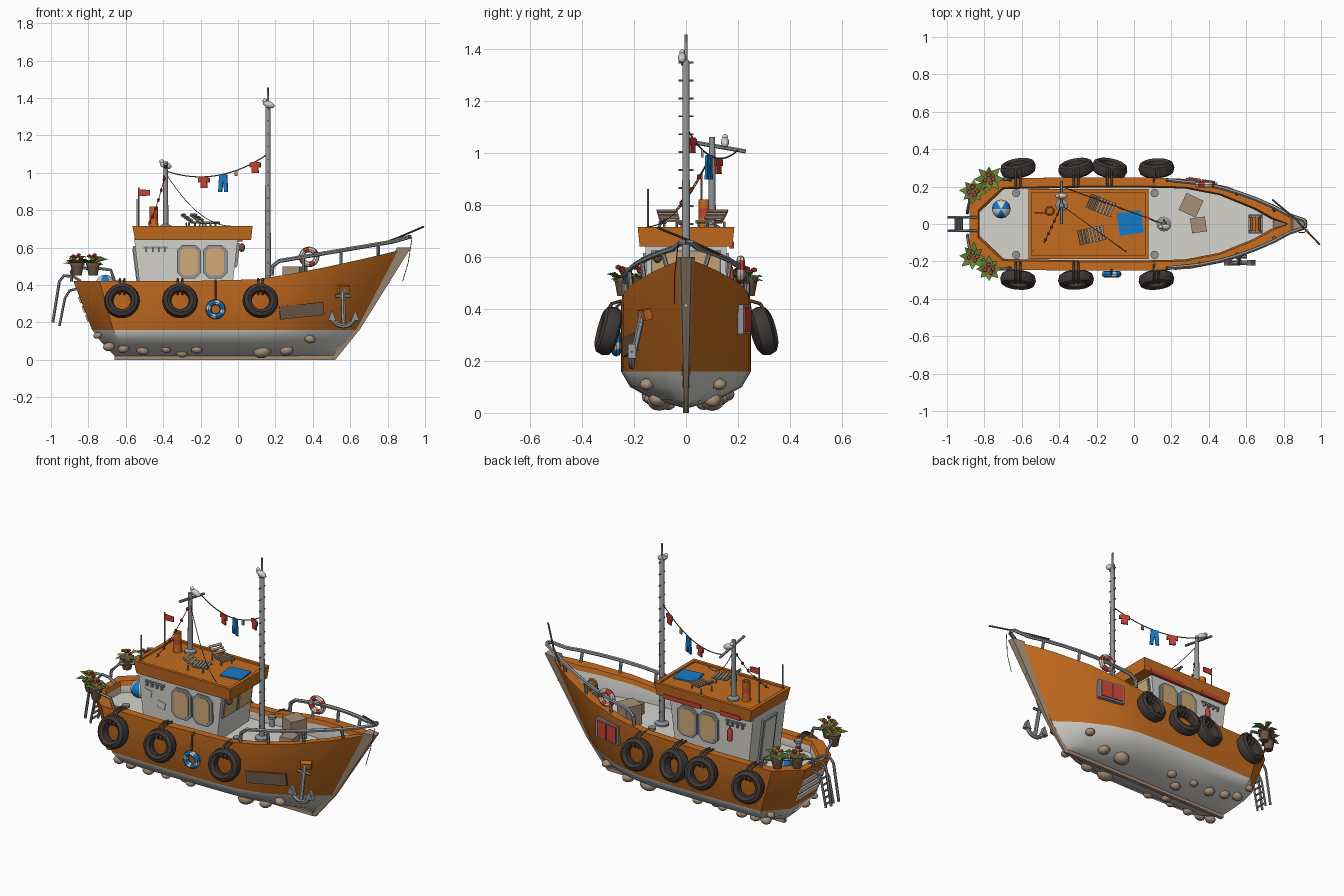
import bpy, bmesh, random
from math import sin, cos, pi, radians
from mathutils import Vector, Matrix, Euler

random.seed(4)
if "Cube" in bpy.data.objects:
    bpy.data.objects.remove(bpy.data.objects["Cube"])


def material(name, *rgb):
    m = bpy.data.materials.new(name)
    m.use_nodes = True
    m.diffuse_color = (*rgb, 1)
    m.node_tree.nodes["Principled BSDF"].inputs["Base Color"].default_value = (*rgb, 1)
    return m


ORANGE = material("orange paint", .56, .15, .014)
PALE = material("pale paint", .66, .65, .61)
RUBBER = material("black rubber", .05, .041, .038)
METAL = material("grey metal", .28, .29, .3)
RED = material("red", .57, .055, .035)
BLUE = material("blue", .008, .2, .6)
GLASS = material("amber glass", .64, .4, .19)
STONE = material("tan", .38, .28, .19)
BROWN = material("brown wood", .15, .09, .055)
GREEN = material("leaf green", .14, .25, .035)


# Shared builders
def finish(bm, name, mats, place=Matrix()):
    bmesh.ops.recalc_face_normals(bm, faces=bm.faces)
    mesh = bpy.data.meshes.new(name)
    bm.to_mesh(mesh)
    bm.free()
    mesh.transform(place)
    for m in (mats if isinstance(mats, list) else [mats]):
        mesh.materials.append(m)
    mesh.shade_smooth()
    mesh.set_sharp_from_angle(angle=radians(35))
    obj = bpy.data.objects.new(name, mesh)
    bpy.context.collection.objects.link(obj)


def at(loc, rot=(0, 0, 0)):
    return Matrix.Translation(loc) @ Euler([radians(a) for a in rot]).to_matrix().to_4x4()


def loft(name, sections, mats, place=Matrix(), closed=False, rule=None):
    bm = bmesh.new()
    rows = [[bm.verts.new(p) for p in s] for s in sections]
    n = len(rows[0])
    pairs = list(zip(rows, rows[1:] + rows[:1]))
    for i, (a, b) in enumerate(pairs if closed else pairs[:-1]):
        for j in range(n):
            k = (j + 1) % n
            face = bm.faces.new((a[j], a[k], b[k], b[j]))
            face.material_index = rule(i, j) if rule else 0
    if not closed:
        bm.faces.new(rows[0])
        bm.faces.new(rows[-1])
    finish(bm, name, mats, place)


def rect(z, x0, x1, half_y):
    return [(x0, -half_y, z), (x1, -half_y, z), (x1, half_y, z), (x0, half_y, z)]


def box(name, loc, size, mat, rot=(0, 0, 0)):
    x, y, z = (s / 2 for s in size)
    loft(name, [rect(-z, -x, x, y), rect(z, -x, x, y)], mat, at(loc, rot))


def turned(name, loc, profile, mats, sides=12, rule=None):
    turns = [2 * pi * j / sides for j in range(sides)]
    loft(name, [[(r * cos(a), r * sin(a), z) for a in turns] for r, z in profile], mats, at(loc), rule=rule)


def tube(name, points, radius, mat, sides=6):
    pts = [Vector(p) for p in points]
    sections = []
    for i, p in enumerate(pts):
        way = (pts[min(i + 1, len(pts) - 1)] - pts[max(i - 1, 0)]).normalized()
        u = way.cross(Vector((.31, .87, .23))).normalized()
        v = way.cross(u)
        sections.append([p + radius * (u * cos(2 * pi * j / sides) + v * sin(2 * pi * j / sides)) for j in range(sides)])
    loft(name, sections, mat)


def ring(name, loc, major, minor, depth, rot, mats, rule=None):
    sections = []
    for a in [2 * pi * i / 24 for i in range(24)]:
        around = [2 * pi * j / 8 for j in range(8)]
        sections.append([((major + minor * cos(b)) * cos(a), (major + minor * cos(b)) * sin(a), depth * sin(b)) for b in around])
    loft(name, sections, mats, at(loc, rot), True, rule)


def ball(name, loc, size, mat, detail=2, rot=(0, 0, 0)):
    bm = bmesh.new()
    bmesh.ops.create_icosphere(bm, subdivisions=detail, radius=1)
    finish(bm, name, mat, at(loc, rot) @ Matrix.Diagonal((*size, 1)))


def plate(name, outline, loc, mat, depth=.008, yaw=0):
    loft(name, [[(x, d, z) for x, z in outline] for d in (-depth / 2, depth / 2)], mat, at(loc, (0, 0, yaw)))


def octagon(w, h, cut):
    quarter = [(w, h - cut), (w - cut, h)]
    top = quarter + [(-x, z) for x, z in reversed(quarter)]
    return top + [(-x, -z) for x, z in top]


def sag(a, b, drop, steps=12):
    a, b = Vector(a), Vector(b)
    return [a.lerp(b, t / steps) - Vector((0, 0, 4 * drop * t / steps * (1 - t / steps))) for t in range(steps + 1)]


# Hull
OUTLINE = [(-.88, .12), (-.74, .243), (-.3, .25), (.1, .248), (.3, .24), (.5, .2), (.7, .12), (.8, .065), (.88, .015)]


def half(x):
    x = min(max(x, -.88), .88)
    for (xa, ya), (xb, yb) in zip(OUTLINE, OUTLINE[1:]):
        if x <= xb:
            return ya + (yb - ya) * (x - xa) / (xb - xa)


def sheer(x):
    return .42 + .17 * (max(x, 0) / .88) ** 1.3


def deck(x):
    return .355 + .35 * (sheer(x) - .42)


def hull_y(x, z):
    f = max(0, (z - .16) / (sheer(x) - .16))
    stern, bow = -.78 - .1 * f, .63 + .25 * f
    return half(-.88 + 1.76 * (x - stern) / (bow - stern))


def hull_ring(stern, bow, height, wide, inset=0):
    side = []
    for x, y in OUTLINE:
        px = stern + (bow - stern) * (x + .88) / 1.76
        side.append((px, max(y * wide - inset * (1 - .35 * max(x, 0)), .003), height(px)))
    return [(x, -y, z) for x, y, z in side] + [(x, y, z) for x, y, z in reversed(side)]


LEVELS = [(.02, .05, -.66, .52), (.05, .5, -.69, .54), (.1, .86, -.735, .58), (.16, 1, -.78, .63)]
rings = [hull_ring(s, b, lambda x, z=z: z, w) for z, w, s, b in LEVELS]
rings += [hull_ring(-.88, .88, sheer, 1), hull_ring(-.835, .82, sheer, 1, .047),
          hull_ring(-.825, .81, lambda x: sheer(x) - .025, 1, .056), hull_ring(-.825, .81, deck, 1, .056)]
loft("hull", rings, [PALE, ORANGE], rule=lambda i, j: int(i in (3, 4, 5)))
loft("stem", [[(x, -w, z), (x + t, -w * .6, z), (x + t, w * .6, z), (x, w, z)]
              for x, z, w, t in [(.49, 0, .01, .03), (.61, .16, .017, .04), (.85, .6, .034, .075)]], STONE)
box("keel", (-.08, 0, .011), (1.16, .022, .022), STONE)
for z in (.22, .27, .32):
    box("transom_plank", (-.807 - .385 * (z - .22), 0, z), (.009, .2, .036), PALE, (0, -21, 0))

# Barnacle lumps on the bottom
for x, z, r in [(-.75, .13, .022), (-.69, .07, .03), (-.61, .06, .03), (-.51, .05, .032), (-.385, .055, .024), (-.22, .055, .028),
                (.13, .045, .046), (.26, .05, .034), (.385, .11, .028), (-.3, .035, .03)]:
    wide = next(a[1] + (b[1] - a[1]) * (z - a[0]) / (b[0] - a[0]) for a, b in zip(LEVELS, LEVELS[1:]) if z <= b[0])
    for s in (-1, 1):
        px = x + (.05 if s > 0 else 0)
        ball("barnacle", (px, s * hull_y(px, z) * wide, z), (r * 1.1, r, r * .8), STONE, 2, (0, random.uniform(-20, 20), 0))

# Cabin and roof
loft("cabin", [rect(.35, -.52, -.035, .15), rect(.65, -.555, 0, .156)], PALE)
loft("roof", [rect(.64, -.55, .07, .178), rect(.715, -.565, .078, .186), rect(.715, -.545, .058, .168),
              rect(.705, -.545, .058, .168)], ORANGE)
for s in (-1, 1):
    for x in (-.262, -.122):
        plate("window_frame", octagon(.065, .09, .03), (x, s * .154, .525), METAL, .024)
        plate("window_pane", octagon(.048, .075, .022), (x, s * .154, .525), GLASS, .03)
    box("front_frame", (-.01, s * .07, .56), (.02, .13, .13), METAL, (0, 7, 0))
    box("front_pane", (-.007, s * .07, .56), (.02, .115, .115), GLASS, (0, 7, 0))
    box("hook_rail", (-.44, s * .156, .6), (.13, .012, .012), METAL)
    for i in range(4):
        box("hook", (-.49 + i * .033, s * .163, .588), (.008, .016, .024), METAL)
box("door_frame", (-.536, 0, .48), (.022, .13, .26), METAL, (0, -7, 0))
box("door", (-.54, 0, .48), (.022, .105, .235), PALE, (0, -7, 0))
box("door_pane", (-.547, 0, .53), (.02, .06, .08), GLASS, (0, -7, 0))
for x, z in [(-.4, .48), (-.49, .53)]:
    box("wall_patch", (x, -.154, z), (.05, .009, .04), PALE, (0, 12, 0))
turned("extinguisher", (-.41, .17, .49), [(.014, 0), (.014, .06), (.005, .075), (.005, .09)], RED)
ball("cabin_lamp", (.02, -.11, .6), (.018, .018, .024), BROWN)
for x, w in [(-.1, .25), (-.42, .13)]:
    box("awning_roll", (x, .176, .645), (w, .016, .026), RED)

# Tyres, straps and life rings
for s, places in [(-1, (-.62, -.31, .12)), (1, (-.62, -.31, -.13, .12))]:
    for x in places:
        ring("tyre", (x, s * .298, .315), .071, .025, .036, (-75 * s, 0, random.uniform(-14, 14)), RUBBER)
        for d in (-.012, .012):
            tube("tyre_strap", [(x + d, s * .2, .425), (x + d, s * .25, .43), (x + d, s * .285, .42),
                                (x + d, s * .315, .37), (x + d, s * .29, .35)], .007, BROWN)
ring("blue_life_ring", (-.12, -.268, .27), .038, .015, .018, (90, 0, 0), [BLUE, PALE], lambda i, j: int(i % 6 > 3))
tube("blue_ring_rope", [(-.12, -.24, .425), (-.12, -.265, .41), (-.12, -.27, .31)], .006, BROWN)
ring("red_life_ring", (.38, .21, .55), .04, .015, .016, (90, 0, 0), [RED, PALE], lambda i, j: i // 3 % 2)

# Side boards
box("name_board", (.34, -hull_y(.34, .26) - .005, .262), (.24, .016, .07), BROWN, (0, -6, 11))
y = hull_y(.36, .36) + .006
box("hatch_frame", (.36, y, .36), (.17, .024, .115), METAL, (0, 0, -9))
for d in (-.037, .037):
    box("hatch_panel", (.36 + d, y + .006 - .16 * d, .36), (.068, .024, .095), RED, (0, 0, -9))

# Bow rail, rod and line
for s in (-1, 1):
    path = [(.18, s * .235, .45), (.185, s * .235, .5)]
    for x in (.22, .35, .45, .55, .65, .75, .83):
        spot = (x, s * (half(x) - .012 + .04 * max(0, x - .5)), .525 + .17 * (x - .2))
        path.append(spot)
        if x in (.35, .55, .75):
            tube("rail_post", [(x, s * (half(x) - .02), sheer(x)), spot], .009, METAL)
    tube("bow_rail", path + [(.91, s * .02, .655), (.92, 0, .657)], .011, METAL)
tube("fishing_rod", [(.74, .13, .61), (.86, .03, .655), (.993, -.11, .712)], .005, BROWN)
tube("fishing_line", [(.93, -.03, .65), (.91, -.045, .52), (.88, -.045, .42)], .002, BROWN)

# Anchor
box("anchor_mount", (.56, -.15, .38), (.06, .05, .04), ORANGE, (15, 0, 25))
tube("anchor_shank", [(.56, -.165, .39), (.565, -.21, .19)], .012, METAL)
tube("anchor_stock", [(.52, -.175, .34), (.605, -.175, .34)], .009, METAL)
tube("anchor_arms", [(.565 + .065 * sin(a), -.208, .25 - .07 * cos(a)) for a in [-1.4 + .28 * i for i in range(11)]], .013, METAL)
for s in (-1, 1):
    plate("anchor_fluke", [(-.022, -.02), (.022, -.02), (0, .035)], (.565 + s * .062, -.208, .23), METAL, .03)

# Stern ladder and rail
for y in (-.036, .036):
    tube("ladder_handrail", [(-.84, y, .42), (-.88, y, .445), (-.93, y, .45), (-.955, y, .42), (-.99, y, .2)], .008, METAL)
    tube("ladder_side", [(-.86, y, .38), (-.9, y, .37), (-.925, y, .33), (-.955, y, .18)], .007, METAL)
for i in range(5):
    tube("ladder_rung", [(-.953 + .008 * i, -.036, .2 + .035 * i), (-.953 + .008 * i, .036, .2 + .035 * i)], .006, METAL)
for s in (-1, 1):
    tube("stern_rail", [(-.66, s * .235, .42), (-.68, s * .24, .48), (-.75, s * .24, .49), (-.88, s * .13, .49),
                        (-.89, s * .07, .47), (-.89, s * .06, .42)], .009, METAL)

    # Flower pots
    for x, y in [(-.86, .175), (-.775, .24)]:
        turned("flower_pot", (x, s * y, .45), [(.024, 0), (.034, .055), (.039, .055), (.039, .07), (.03, .07)], BROWN)
        bm = bmesh.new()
        for i in range(8):
            a, reach, lift = i * pi / 4 + x, random.uniform(.06, .085), random.uniform(-.01, .035)
            out, side = Vector((cos(a), sin(a), 0)), Vector((-sin(a), cos(a), 0)) * .02
            mid = out * reach * .5 + Vector((0, 0, lift + .008))
            bm.faces.new([bm.verts.new(p) for p in (Vector(), mid + side, out * reach + Vector((0, 0, lift)), mid - side)])
        finish(bm, "plant_leaves", GREEN, at((x, s * y, .515)))
        for i in range(4):
            ball("flower", (x + .022 * cos(i * 1.7), s * y + .022 * sin(i * 1.7), .545 + .005 * i), (.013, .013, .01), RED, 1)

    # Bollards
    for x in (-.63, .11):
        turned("bollard", (x, s * .165, deck(x)), [(.016, 0), (.012, .05), (.022, .055), (.022, .07)], METAL)

# Main mast with rungs
turned("mast", (.16, 0, .36), [(.04, 0), (.04, .02), (.016, .03), (.013, .99), (.006, 1), (.005, 1.095)], METAL)
for i in range(14):
    tube("mast_rung", [(.16, -.028, .45 + i * .069), (.16, .028, .45 + i * .069)], .004, METAL)

# Roof mast, chimney, flag and aerial
turned("roof_mast", (-.387, .1, .7), [(.034, 0), (.034, .015), (.015, .025), (.012, .36)], METAL)
tube("crossbar", [(-.387, 0, 1.045), (-.387, .23, 1.005)], .008, METAL)
turned("chimney", (-.45, .07, .7), [(.026, 0), (.022, .05), (.022, .085), (.022, .12), (.015, .12), (.015, .1)], [ORANGE, RED],
       rule=lambda i, j: int(i == 1))
tube("flag_pole", [(-.53, .06, .7), (-.53, .06, .92)], .004, METAL)
plate("flag", [(0, 0), (.06, .003), (.06, .033), (0, .036)], (-.53, .06, .875), RED, .006)
tube("aerial", [(-.54, -.146, .7), (-.54, -.146, .86)], .004, METAL)

# Lines, lights and washing
line = sag((-.387, .2, 1.01), (.16, 0, 1.1), .07, 16)
tube("washing_line", line, .003, BROWN)
tube("stay_line", sag((-.387, .1, 1), (-.04, -.15, .715), .07), .002, BROWN)
lights = sag((-.387, .1, 1), (-.48, -.1, .72), .03)
tube("light_string", lights, .002, BROWN)
for p in lights[1:-1:2]:
    ball("light_bulb", p, (.009, .009, .012), RED, 1)
shirt = [(-.02, -.06), (.02, -.06), (.018, -.025), (.032, -.03), (.032, -.006), (.015, 0), (-.015, 0), (-.032, -.006),
         (-.032, -.03), (-.018, -.025)]
trousers = [(-.022, 0), (.022, 0), (.028, -.095), (.008, -.095), (0, -.035), (-.008, -.095), (-.028, -.095)]
for i, shape, mat in [(6, shirt, RED), (9, trousers, BLUE), (14, shirt, RED)]:
    plate("washing", shape, line[i], mat, .009, -25)
plate("sock", [(-.007, 0), (.007, 0), (.007, -.03), (-.007, -.03)], line[11], STONE)

# Gulls
for x, y, z in [(.165, -.015, 1.365), (-.387, .15, 1.04)]:
    ball("gull_body", (x, y, z), (.034, .016, .018), PALE, 2, (0, 20, 0))
    ball("gull_head", (x - .022, y, z + .02), (.012, .011, .012), PALE)
    turned("gull_legs", (x, y, z - .03), [(.004, 0), (.004, .025)], STONE, 5)

# Roof loungers and towel
for x, y, yaw in [(-.18, .1, -22), (-.23, -.06, 12)]:
    turn = Matrix.Rotation(radians(yaw), 3, 'Z')
    spot = Vector((x, y, 0))
    for i in range(8):
        rise = max(0, i - 4) * .013
        box("lounger_slat", spot + turn @ Vector((.065 - i * .018, 0, .737 + rise)), (.013, .08, .007), STONE, (0, 35 if rise else 0, yaw))
    for s in (-.034, .034):
        tube("lounger_frame", [spot + turn @ Vector(p) for p in ((.075, s, .732), (-.01, s, .732), (-.068, s, .773))], .005, METAL)
        for d in (.05, -.04):
            tube("lounger_leg", [spot + turn @ Vector((d, s, h)) for h in (.703, .735)], .005, METAL)
box("towel", (-.02, .005, .709), (.13, .12, .008), BLUE, (0, 0, 8))

# Deck cargo
box("large_carton", (.305, .1, .435), (.1, .1, .125), STONE, (0, 0, -25))
box("small_carton", (.345, -.005, .405), (.08, .08, .07), STONE, (0, 0, 8))
box("winch_base", (.65, 0, .42), (.075, .1, .05), METAL)
tube("winch_drum", [(.65, -.035, .46), (.65, .035, .46)], .028, ORANGE, 10)
for s in (-1, 1):
    tube("winch_cheek", [(.65, s * .036, .46), (.65, s * .046, .46)], .036, METAL, 10)
turned("beach_ball", (-.71, .08, .405), [(.05 * sin(pi * i / 8) + .0005, -.05 * cos(pi * i / 8)) for i in range(9)],
       [BLUE, PALE], 12, lambda i, j: j // 2 % 2)
